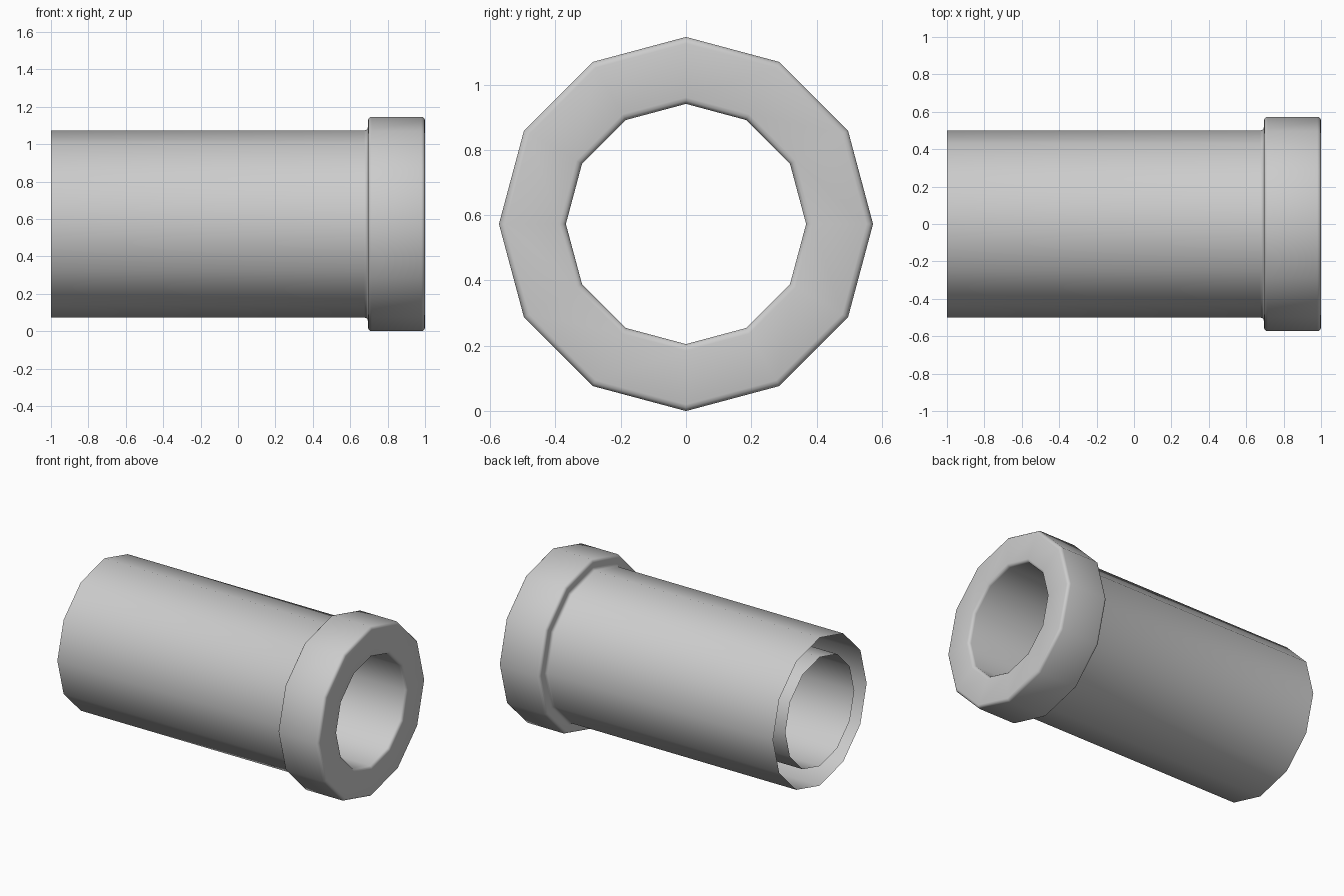
import bpy, bmesh
from math import tau, sin, cos, pi
from mathutils import Vector

cube = bpy.data.objects.get("Cube")
if cube:
    bpy.data.objects.remove(cube, do_unlink=True)

SIDES = 12
COLLAR_R, PIPE_R, BORE_R = 0.573, 0.5, 0.368
ROUND = 0.02

grey = bpy.data.materials.new("light grey")
grey.use_nodes = True
grey.diffuse_color = (0.6, 0.6, 0.6, 1)
grey.node_tree.nodes["Principled BSDF"].inputs["Base Color"].default_value = (0.6, 0.6, 0.6, 1)


def arc(x, r, start, end, steps=3):
    """Points of a small rounding about (x, r), as (along axis, radius)."""
    angles = [start + (end - start) * i / steps for i in range(steps + 1)]
    return [(x + ROUND * cos(a), r + ROUND * sin(a)) for a in angles]


# Profile: open-ended outer wall, rounded collar, then the bore back to the open end
back, front = 0.695, 1.0
profile = [(-1, PIPE_R)]
profile += arc(back - ROUND, PIPE_R + ROUND, -pi / 2, 0)
profile += arc(back + ROUND, COLLAR_R - ROUND, pi, pi / 2)
profile += arc(front - ROUND, COLLAR_R - ROUND, pi / 2, 0)
profile += arc(front - ROUND, BORE_R + ROUND, 0, -pi / 2)
profile += [(-1, BORE_R)]

# Turn the profile around the x axis
bm = bmesh.new()
verts = [bm.verts.new((x, 0, r)) for x, r in profile]
edges = [bm.edges.new(pair) for pair in zip(verts, verts[1:])]
bmesh.ops.spin(bm, geom=verts + edges, cent=(0, 0, 0), axis=(1, 0, 0),
               angle=tau, steps=SIDES, use_merge=True)
bmesh.ops.remove_doubles(bm, verts=bm.verts, dist=0.0005)
bmesh.ops.recalc_face_normals(bm, faces=bm.faces)

# Make the outer wall face outward
bm.faces.ensure_lookup_table()
outer = max(bm.faces, key=lambda f: Vector(f.calc_center_median().yz).length)
if outer.normal.yz.dot(outer.calc_center_median().yz) < 0:
    bmesh.ops.reverse_faces(bm, faces=bm.faces)
for face in bm.faces:
    face.smooth = True

mesh = bpy.data.meshes.new("pipe_with_collar")
bm.to_mesh(mesh)
bm.free()
mesh.materials.append(grey)
pipe = bpy.data.objects.new("pipe_with_collar", mesh)
pipe.location.z = COLLAR_R
bpy.context.collection.objects.link(pipe)
